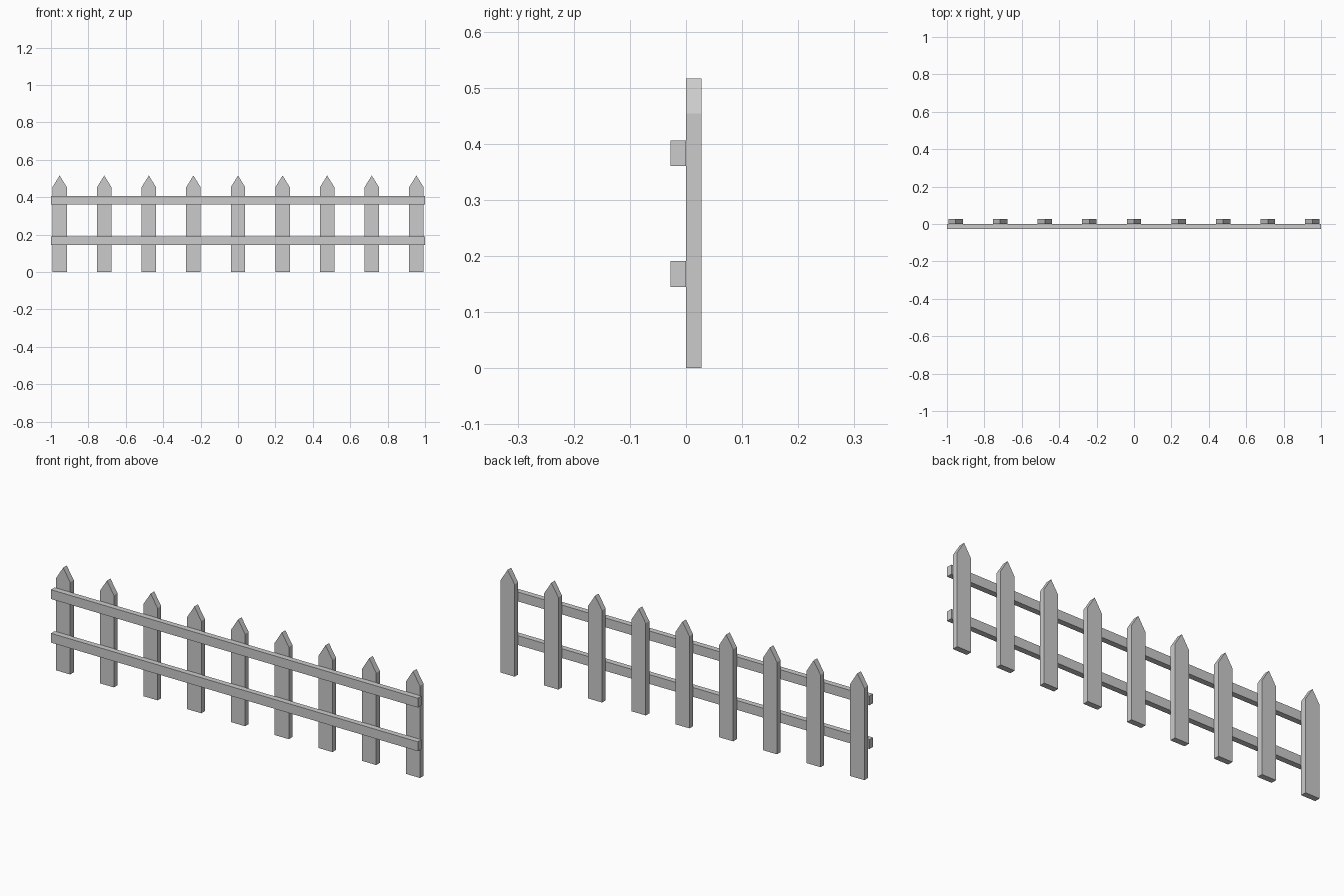
import bpy, bmesh

if "Cube" in bpy.data.objects:
    bpy.data.objects.remove(bpy.data.objects["Cube"])

DEPTH = 0.028  # thickness of pickets and rails


def prism(name, profile, y0, y1):
    """Extrude an x-z profile from y0 to y1."""
    bm = bmesh.new()
    face = bm.faces.new([bm.verts.new((x, y0, z)) for x, z in profile])
    ext = bmesh.ops.extrude_face_region(bm, geom=[face])
    verts = [v for v in ext["geom"] if isinstance(v, bmesh.types.BMVert)]
    bmesh.ops.translate(bm, verts=verts, vec=(0, y1 - y0, 0))
    bmesh.ops.recalc_face_normals(bm, faces=bm.faces)
    mesh = bpy.data.meshes.new(name)
    bm.to_mesh(mesh)
    bm.free()
    obj = bpy.data.objects.new(name, mesh)
    bpy.context.collection.objects.link(obj)
    return obj


# Nine pointed pickets behind the rails
HALF_W, SHOULDER, TIP = 0.0385, 0.454, 0.516
for i in range(9):
    x = (i - 4) * 0.2384
    prism(f"picket_{i + 1}",
          [(x - HALF_W, 0), (x + HALF_W, 0), (x + HALF_W, SHOULDER),
           (x, TIP), (x - HALF_W, SHOULDER)], 0, DEPTH)

# Two horizontal rails across the front
for name, z0, z1 in (("lower_rail", 0.145, 0.191), ("upper_rail", 0.36, 0.406)):
    prism(name, [(-1, z0), (1, z0), (1, z1), (-1, z1)], -DEPTH, 0)
